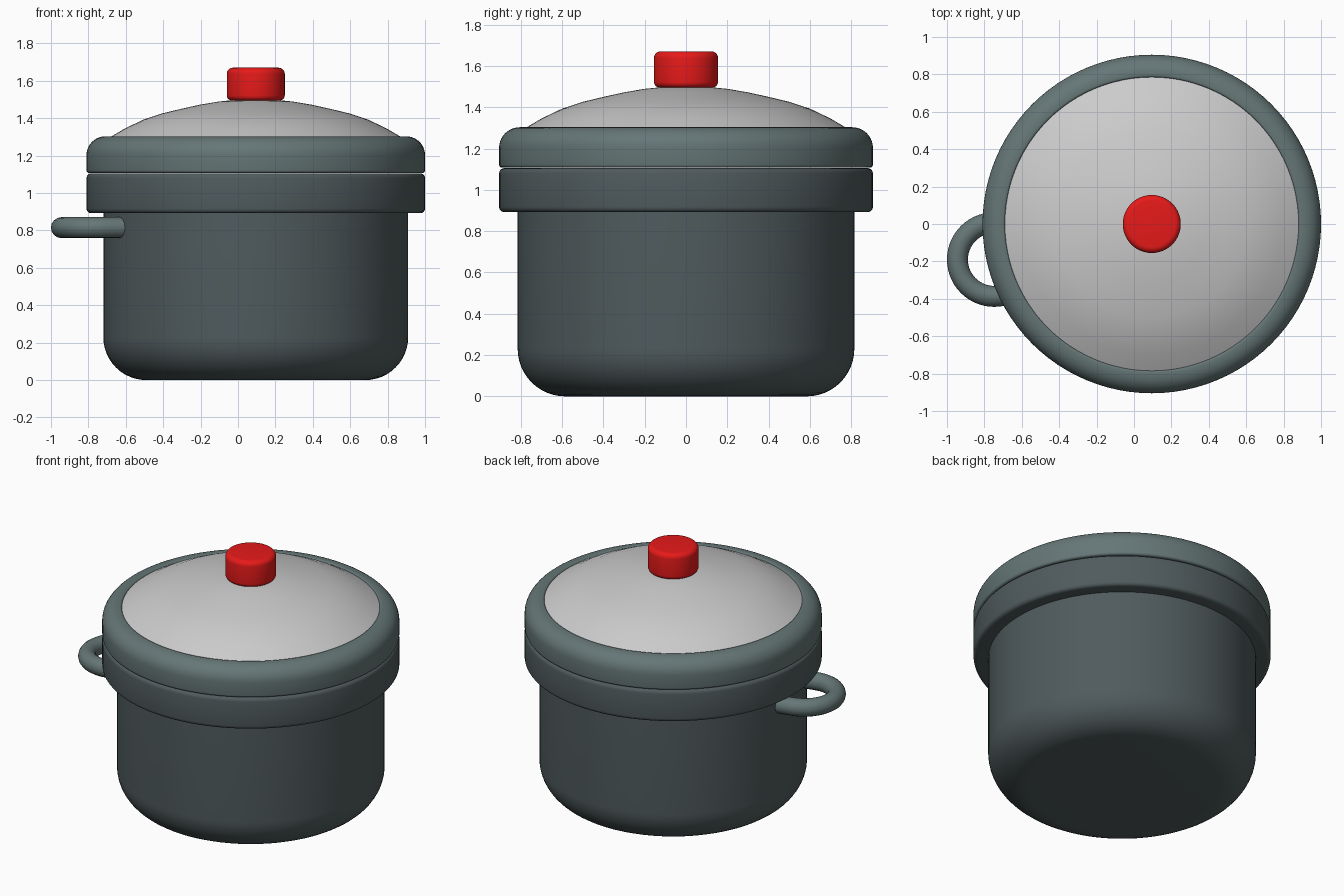
import bpy, math

if "Cube" in bpy.data.objects:
    bpy.data.objects.remove(bpy.data.objects["Cube"])

CX = 0.095  # pot axis, shifted so the side handle balances the bounds


def material(name, rgb):
    m = bpy.data.materials.new(name)
    m.diffuse_color = (*rgb, 1)
    m.use_nodes = True
    m.node_tree.nodes["Principled BSDF"].inputs["Base Color"].default_value = m.diffuse_color
    return m


DARK = material("dark_enamel", (0.08, 0.105, 0.11))
SLATE = material("slate_enamel", (0.13, 0.18, 0.18))
RED = material("red_plastic", (0.8, 0.01, 0.01))


def arc(cx, cz, r, a0, a1, n=8):
    """Profile points along a circular corner."""
    return [(cx + r * math.cos(math.radians(a0 + (a1 - a0) * i / n)),
             cz + r * math.sin(math.radians(a0 + (a1 - a0) * i / n))) for i in range(n + 1)]


def finish(obj, mat, angle=35):
    if mat:
        obj.data.materials.append(mat)
    bpy.ops.object.select_all(action='DESELECT')
    obj.select_set(True)
    bpy.context.view_layer.objects.active = obj
    bpy.ops.object.shade_smooth_by_angle(angle=math.radians(angle))


def lathe(name, profile, mat=None, closed=False, n=96):
    """Revolve (radius, z) points round the pot axis; r = 0 makes a pole."""
    verts, faces, rings = [], [], []
    for r, z in profile:
        k = 1 if r < 1e-6 else n
        rings.append((len(verts), k))
        for i in range(k):
            a = 2 * math.pi * i / n
            verts.append((r * math.cos(a), r * math.sin(a), z))
    pairs = list(zip(rings, rings[1:] + rings[:1]))
    for (a, ka), (b, kb) in pairs if closed else pairs[:-1]:
        for i in range(n):
            j = (i + 1) % n
            loop = [a + i % ka, a + j % ka, b + j % kb, b + i % kb]
            faces.append(list(dict.fromkeys(loop)))
    me = bpy.data.meshes.new(name)
    me.from_pydata(verts, [], faces)
    obj = bpy.data.objects.new(name, me)
    bpy.context.collection.objects.link(obj)
    obj.location.x = CX
    finish(obj, mat)
    return obj


# Hollow pot body with a rounded base
lathe("pot_body", [(0, 0)] + arc(0.585, 0.23, 0.23, -90, 0, 12)
      + [(0.815, 1.0), (0.775, 1.0)] + arc(0.585, 0.23, 0.19, 0, -90, 12) + [(0, 0.04)], DARK)

# Thick band round the mouth of the pot
lathe("pot_rim", [(0.775, 0.892)] + arc(0.88, 0.917, 0.025, -90, 0, 4)
      + arc(0.88, 1.08, 0.025, 0, 90, 4) + [(0.775, 1.105)], DARK, closed=True)

# Lid ring with a generously rounded shoulder
lathe("lid_ring", [(0.77, 1.107)] + arc(0.89, 1.122, 0.015, -90, 0, 4)
      + arc(0.805, 1.203, 0.1, 0, 90, 10) + arc(0.795, 1.293, 0.01, 90, 180, 3)
      + [(0.77, 1.283)], SLATE, closed=True)

# Domed lid, with its underside
dome = [(0.785, 1.295), (0.70, 1.345), (0.60, 1.393), (0.50, 1.426), (0.40, 1.45),
        (0.30, 1.472), (0.20, 1.489), (0.12, 1.497), (0, 1.5)]
lathe("lid_dome", [(0, 1.47)] + [(r, z - 0.03) for r, z in dome[-2::-1]] + dome)

# Knob
lathe("lid_knob", [(0, 1.495)] + arc(0.128, 1.522, 0.027, -90, 0, 5)
      + arc(0.123, 1.638, 0.032, 0, 90, 6) + [(0, 1.67)], RED, n=64)

# Single loop handle: half circle with straight arms running into the wall
hx, hy, hr, tilt = -0.747, -0.19, 0.197, math.atan2(0.19, 0.84)
path = [(0.13, hr)] + [(hr * math.cos(a), hr * math.sin(a)) for a in
                       [math.radians(90 + 180 * i / 28) for i in range(29)]] + [(0.13, -hr)]
cu = bpy.data.curves.new("side_handle", 'CURVE')
cu.dimensions = '3D'
cu.bevel_depth = 0.056
cu.bevel_resolution = 6
cu.use_fill_caps = True
sp = cu.splines.new('POLY')
sp.points.add(len(path) - 1)
c, s = math.cos(tilt), math.sin(tilt)
for p, (x, y) in zip(sp.points, path):
    p.co = (hx + x * c - y * s, hy + x * s + y * c, 0.815, 1)
handle = bpy.data.objects.new("side_handle", cu)
bpy.context.collection.objects.link(handle)
bpy.ops.object.select_all(action='DESELECT')
handle.select_set(True)
bpy.context.view_layer.objects.active = handle
bpy.ops.object.convert(target='MESH')
finish(bpy.context.object, SLATE)
